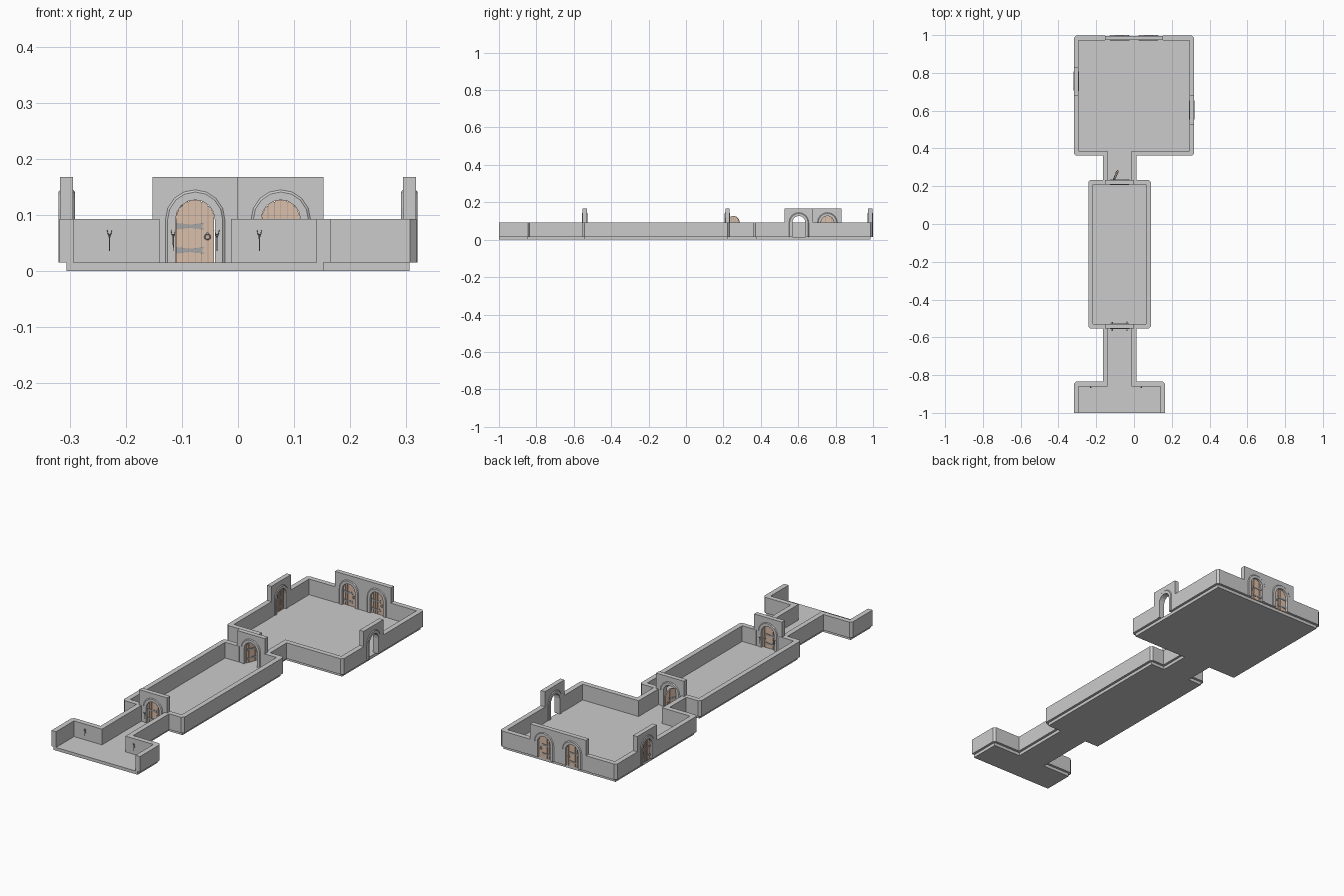
import bpy, bmesh
from math import sin, cos, pi, sqrt, radians
from mathutils import Matrix, Vector

if "Cube" in bpy.data.objects:
    bpy.data.objects.remove(bpy.data.objects["Cube"])

U = 0.1527                        # floor grid cell
Z0, ZL, ZT = 0.0155, 0.093, 0.168  # floor top, low wall top, door wall top
T, PT, FT = 0.0125, 0.0115, 0.0147  # half thickness: wall, door wall, arch frame
SPRING, R_IN, R_OUT = 0.092, 0.035, 0.053


def gp(i, j):
    return Vector((-2 * U + i * U, -1 + j * U))


def mat(name, c):
    m = bpy.data.materials.new(name)
    m.diffuse_color = (*c, 1)
    m.use_nodes = True
    m.node_tree.nodes["Principled BSDF"].inputs["Base Color"].default_value = m.diffuse_color
    return m


WOOD = mat("wood", (0.72, 0.52, 0.40))
IRON = mat("iron", (0.38, 0.38, 0.39))


def finish(name, bm, M=Matrix(), m=None):
    bm.transform(M)
    bmesh.ops.recalc_face_normals(bm, faces=bm.faces)
    me = bpy.data.meshes.new(name)
    bm.to_mesh(me)
    bm.free()
    ob = bpy.data.objects.new(name, me)
    bpy.context.collection.objects.link(ob)
    if m:
        me.materials.append(m)
    return ob


def add_prism(bm, pts, a, b, plane):
    """Extrude a 2D outline from depth a to b; plane is 'xy' or 'xz'."""
    def v3(p, d):
        return (p[0], p[1], d) if plane == 'xy' else (p[0], d, p[1])
    lo = [bm.verts.new(v3(p, a)) for p in pts]
    hi = [bm.verts.new(v3(p, b)) for p in pts]
    bm.faces.new(lo)
    bm.faces.new(hi)
    n = len(pts)
    for i in range(n):
        k = (i + 1) % n
        bm.faces.new((lo[i], lo[k], hi[k], hi[i]))


def prism(name, pts, a, b, plane, M=Matrix(), m=None):
    bm = bmesh.new()
    add_prism(bm, pts, a, b, plane)
    return finish(name, bm, M, m)


def arch(r, n=8):
    top = [(r * cos(pi * i / n), SPRING + r * sin(pi * i / n)) for i in range(n + 1)]
    return [(r, Z0)] + top + [(-r, Z0)]


# Low walls: thickened centre lines, outer corners chamfered
def wall(name, cells):
    p = [gp(*c) for c in cells]
    left, right = [], []
    for i, q in enumerate(p):
        d0 = (q - p[i - 1]).normalized() if i else None
        d1 = (p[i + 1] - q).normalized() if i < len(p) - 1 else None
        d0, d1 = d0 or d1, d1 or d0
        n0, n1 = Vector((-d0.y, d0.x)), Vector((-d1.y, d1.x))
        off = n0 * T if (n0 - n1).length < 0.01 else (n0 + n1) * T
        left.append(q + off)
        if d0.cross(d1) > 0.5:
            right += [q - off - d0 * 0.011, q - off + d1 * 0.011]
        else:
            right.append(q - off)
    prism(name, left + right[::-1], Z0, ZL, 'xy')


RIGHT = [(3, 0), (3, 1), (2, 1), (2, 3), (2.5, 3), (2.5, 8), (2, 8), (2, 9), (4, 9), (4, 10)]
BACK_R = [(4, 11), (4, 13), (3, 13)]
BACK_L = [(1, 13), (0, 13), (0, 12)]
LEFT = [(0, 11), (0, 9), (1, 9), (1, 8), (.5, 8), (.5, 3), (1, 3), (1, 1), (0, 1), (0, 0)]
for nm, path in (("right_wall", RIGHT), ("back_right_wall", BACK_R),
                 ("back_left_wall", BACK_L), ("left_wall", LEFT)):
    wall(nm, path)

# Floor slab
prism("floor", [gp(*c) for c in RIGHT[:-1] + [(4, 13), (0, 13)] + LEFT[1:]], 0, Z0, 'xy')


# Arched door wall with bevelled stone frame
def door_wall(M):
    h = U / 2
    prism("door_wall", [(h, Z0), (h, ZT), (-h, ZT), (-h, Z0)] + arch(R_IN + 0.004)[::-1],
          -PT, PT, 'xz', M)
    sec = [(R_IN, -FT), (0.049, -FT), (R_OUT, -PT), (R_OUT, PT), (0.049, FT), (R_IN, FT)]
    bm = bmesh.new()
    loops = [[bm.verts.new((x, y, z)) for x, z in arch(r)] for r, y in sec]
    for i in range(6):
        a, b = loops[i], loops[(i + 1) % 6]
        for k in range(len(a) - 1):
            bm.faces.new((a[k], a[k + 1], b[k + 1], b[k]))
    bm.faces.new([l[0] for l in loops])
    bm.faces.new([l[-1] for l in loops])
    finish("arch_frame", bm, M)


# Plank door with strap hinges and pull rings, hinged on its left edge
def door_leaf(M, angle=0):
    r = R_IN - 0.0005
    piv = Vector((-r, 0, 0))
    M = M @ Matrix.Translation(piv) @ Matrix.Rotation(radians(angle), 4, 'Z') @ Matrix.Translation(-piv)
    bm = bmesh.new()
    n, gap = 6, 0.0007
    w = 2 * r / n
    for i in range(n):
        a, b = -r + i * w + gap, -r + (i + 1) * w - gap
        top = [(x, SPRING + sqrt(max(0, r * r - x * x))) for x in (b, (a + b) / 2, a)]
        add_prism(bm, [(a, Z0), (b, Z0)] + top, -0.004, 0.004, 'xz')
    finish("door_planks", bm, M, WOOD)
    prism("door_core", arch(r - 0.001), -0.002, 0.002, 'xz', M, IRON)
    bm = bmesh.new()
    for s in (-1, 1):
        for z in (0.037, 0.080):
            strap = [(-r, z - .006), (-.01, z - .003), (.017, z - .006), (.012, z),
                     (.017, z + .006), (-.01, z + .003), (-r, z + .006)]
            add_prism(bm, strap, s * 0.004, s * 0.0062, 'xz')
    finish("strap_hinges", bm, M, IRON)
    bm = bmesh.new()
    for s in (-1, 1):
        rows = []
        for i in range(10):
            t = 2 * pi * i / 10
            rows.append([bm.verts.new((0.022 + q * cos(t), s * y, 0.061 + q * sin(t)))
                         for q, y in ((.006, .0055), (.005, .0065), (.004, .0055), (.005, .0045))])
        for i in range(10):
            a, b = rows[i], rows[(i + 1) % 10]
            for k in range(4):
                bm.faces.new((a[k], b[k], b[(k + 1) % 4], a[(k + 1) % 4]))
        add_prism(bm, [(.020, .065), (.024, .065), (.024, .069), (.020, .069)],
                  s * .004, s * .007, 'xz')
    finish("pull_rings", bm, M, IRON)


# Wall torch holder: shaft, bracket, flared cup and prongs (projects towards local -y)
def torch(M):
    bm = bmesh.new()

    def cone(r1, r2, z1, z2, x=0, y=-0.006, tilt=Matrix()):
        bmesh.ops.create_cone(bm, cap_ends=True, segments=6, radius1=r1, radius2=r2, depth=z2 - z1,
                              matrix=Matrix.Translation((x, y, (z1 + z2) / 2)) @ tilt)
    cone(0.0008, 0.0015, 0.036, 0.062)
    cone(0.0015, 0.0038, 0.060, 0.066)
    for k in range(4):
        t = pi / 4 + k * pi / 2
        cone(0.0007, 0.0005, 0.064, 0.073, 0.0042 * cos(t), -0.006 + 0.0042 * sin(t),
             Matrix.Rotation(t, 4, 'Z') @ Matrix.Rotation(0.3, 4, 'Y'))
    add_prism(bm, [(-.001, .052), (.001, .052), (.001, .055), (-.001, .055)], -.006, 0.001, 'xz')
    finish("torch_holder", bm, M, IRON)


def place(i, j, deg=0):
    p = gp(i, j)
    return Matrix.Translation((p.x, p.y, 0)) @ Matrix.Rotation(radians(deg), 4, 'Z')


# Door positions: cell, rotation, swing (None = open archway)
for i, j, deg, swing in ((1.5, 3, 0, 0), (1.5, 8, 0, 68), (1.5, 13, 0, 0), (2.5, 13, 0, 0),
                         (0, 11.5, 90, 0), (4, 10.5, -90, None)):
    M = place(i, j, deg)
    door_wall(M)
    if swing is not None:
        door_leaf(M, swing)

# Torches on the entry walls and on both sides of the first door
for i in (0.5, 2.25):
    torch(place(i, 1) @ Matrix.Translation((0, -T, 0)))
for deg in (0, 180):
    for x in (-0.039, 0.039):
        torch(place(1.5, 3, deg) @ Matrix.Translation((x, -FT, 0)))
